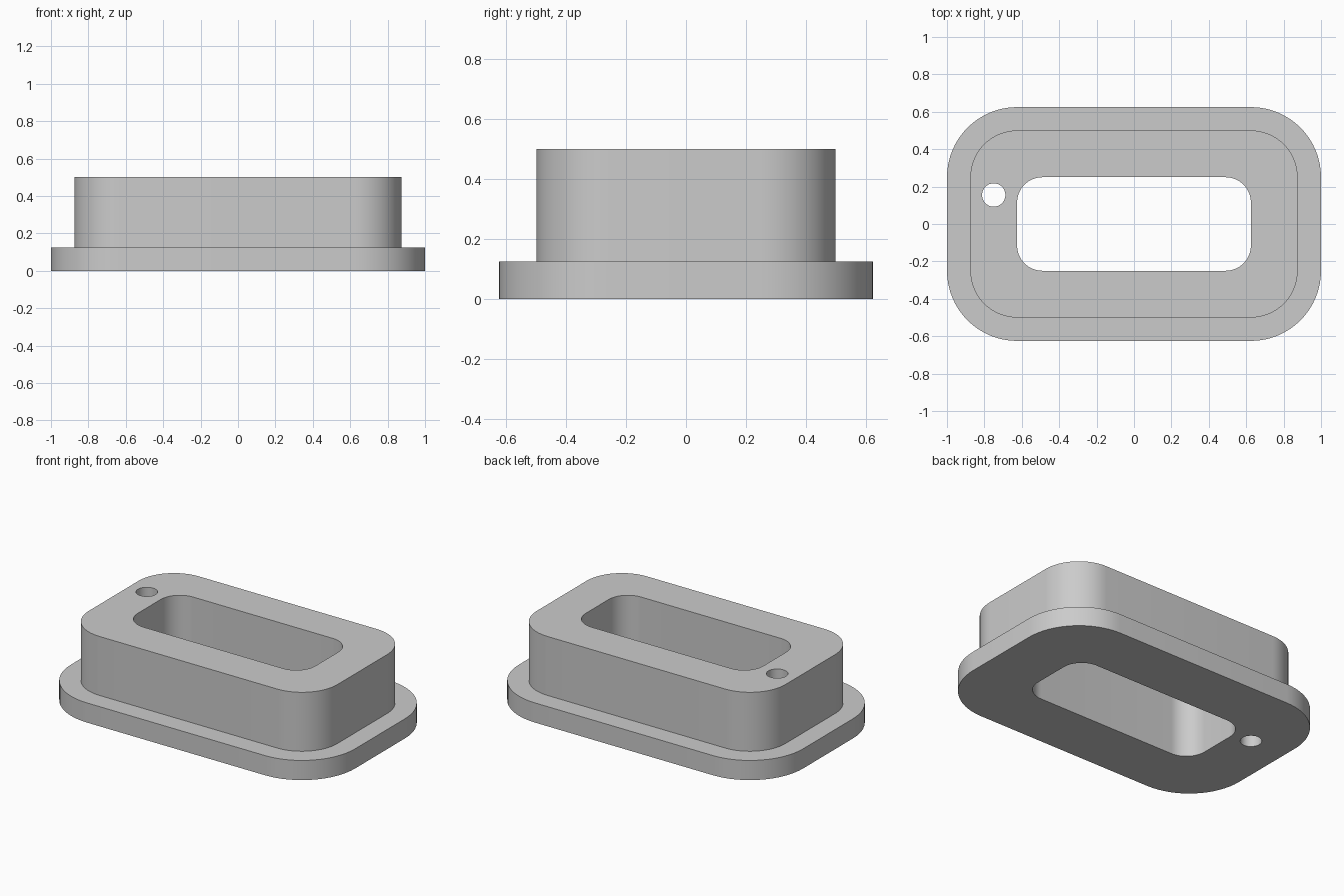
import bpy
import bmesh
from math import cos, sin, pi, radians

cube = bpy.data.objects.get("Cube")
if cube:
    bpy.data.objects.remove(cube, do_unlink=True)

grey = bpy.data.materials.new("light grey")
grey.use_nodes = True
colour = (0.6, 0.6, 0.6, 1)
grey.diffuse_color = colour
grey.node_tree.nodes["Principled BSDF"].inputs["Base Color"].default_value = colour


def rounded_prism(name, width, depth, radius, bottom, top, centre=(0, 0), steps=16):
    """Extrude a rounded rectangle straight up from bottom to top."""
    bm = bmesh.new()
    ring = []
    for corner, (sx, sy) in enumerate([(1, 1), (-1, 1), (-1, -1), (1, -1)]):
        cx = centre[0] + sx * (width / 2 - radius)
        cy = centre[1] + sy * (depth / 2 - radius)
        for i in range(steps + 1):
            a = (corner + i / steps) * pi / 2
            ring.append(bm.verts.new((cx + radius * cos(a), cy + radius * sin(a), bottom)))
    bmesh.ops.remove_doubles(bm, verts=ring, dist=0.0001)
    base = bm.faces.new(list(bm.verts))
    extruded = bmesh.ops.extrude_face_region(bm, geom=[base], use_keep_orig=True)
    moved = [v for v in extruded["geom"] if isinstance(v, bmesh.types.BMVert)]
    bmesh.ops.translate(bm, vec=(0, 0, top - bottom), verts=moved)
    bmesh.ops.recalc_face_normals(bm, faces=bm.faces)
    mesh = bpy.data.meshes.new(name)
    bm.to_mesh(mesh)
    bm.free()
    mesh.materials.append(grey)
    obj = bpy.data.objects.new(name, mesh)
    bpy.context.collection.objects.link(obj)
    return obj


def combine(target, other, operation):
    """Apply a boolean and discard the helper."""
    mod = target.modifiers.new(operation, "BOOLEAN")
    mod.operation = operation
    mod.solver = "EXACT"
    mod.object = other
    bpy.context.view_layer.objects.active = target
    bpy.ops.object.modifier_apply(modifier=mod.name)
    bpy.data.objects.remove(other, do_unlink=True)


# Flange with the raised collar on top
housing = rounded_prism("flanged_housing", 2, 1.25, 0.375, 0, 0.125)
collar = rounded_prism("collar", 1.75, 1, 0.25, 0.06, 0.5)
combine(housing, collar, "UNION")

# Central opening and the small round through hole
opening = rounded_prism("opening_cutter", 1.25, 0.5, 0.135, -0.1, 0.6)
combine(housing, opening, "DIFFERENCE")
pin_hole = rounded_prism("pin_hole_cutter", 0.125, 0.125, 0.0625, -0.1, 0.6, (-0.75, 0.155), 8)
combine(housing, pin_hole, "DIFFERENCE")

# Smooth corners, crisp rims
bpy.ops.object.select_all(action="DESELECT")
housing.select_set(True)
bpy.context.view_layer.objects.active = housing
bpy.ops.object.shade_smooth_by_angle(angle=radians(30))
